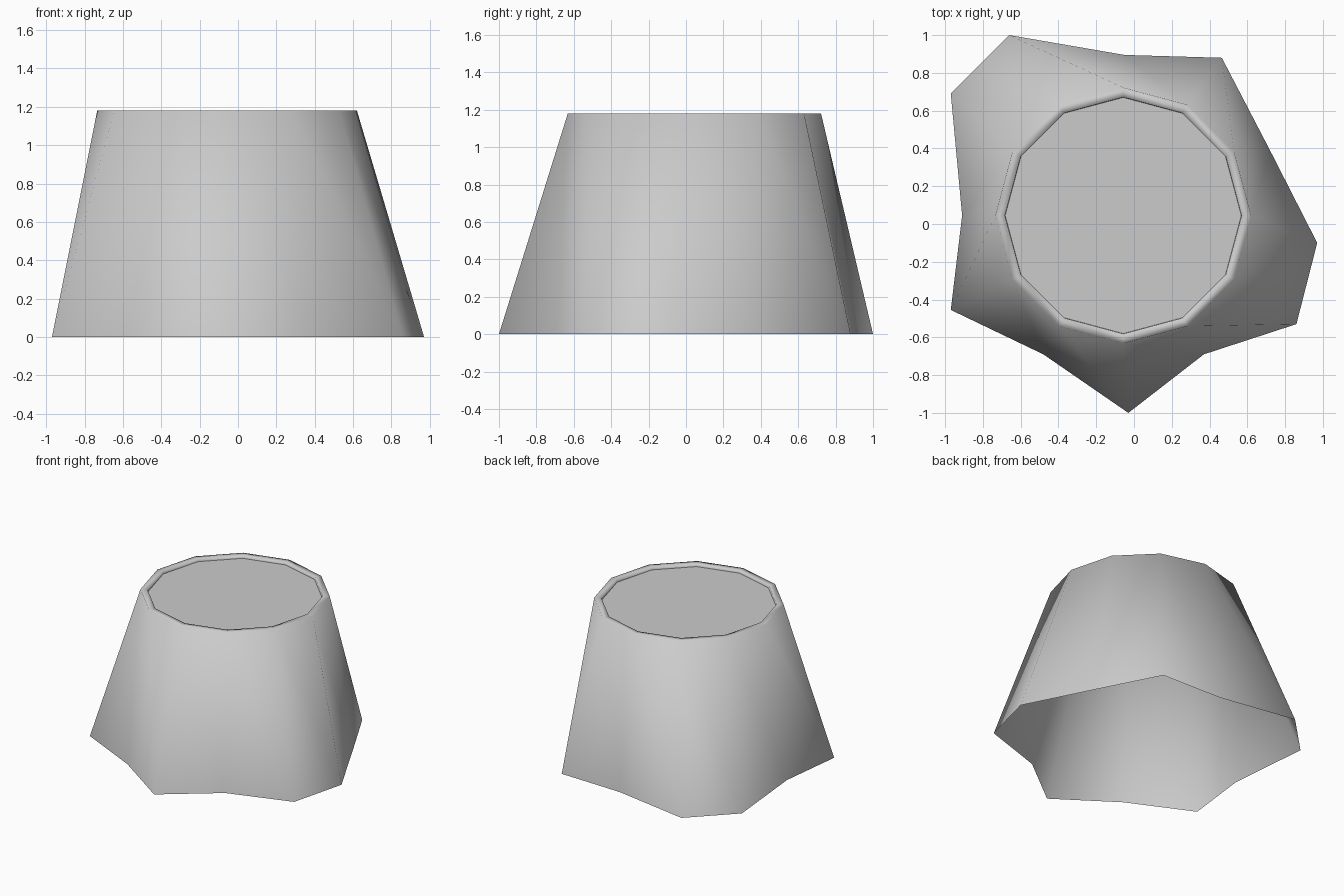
import bpy, bmesh, math

if "Cube" in bpy.data.objects:
    bpy.data.objects.remove(bpy.data.objects["Cube"])

# Uneven foot outline, one point per 30 degrees, starting at +x, counter-clockwise
FOOT = [(0.97, -0.10), (0.72, 0.39), (0.465, 0.88), (-0.05, 0.895),
        (-0.66, 1.0), (-0.97, 0.69), (-0.91, 0.045), (-0.97, -0.455),
        (-0.48, -0.69), (-0.03, -1.0), (0.37, -0.69), (0.86, -0.53)]
CX, CY, TOP, SIDES = -0.057, 0.045, 1.18, 12

grey = bpy.data.materials.new("plain grey")
grey.diffuse_color = (0.6, 0.6, 0.6, 1)
grey.use_nodes = True
grey.node_tree.nodes["Principled BSDF"].inputs["Base Color"].default_value = grey.diffuse_color


def ring(bm, radius, z):
    """Twelve-sided ring of vertices around the top centre."""
    return [bm.verts.new((CX + radius * math.cos(math.tau * i / SIDES),
                          CY + radius * math.sin(math.tau * i / SIDES), z))
            for i in range(SIDES)]


def bridge(bm, lower, upper):
    """Join two rings with diagonally split, smooth faces."""
    for i in range(SIDES):
        j = (i + 1) % SIDES
        for tri in ((lower[i], lower[j], upper[i]), (lower[j], upper[j], upper[i])):
            bm.faces.new(tri).smooth = True


def finish(bm, name):
    mesh = bpy.data.meshes.new(name)
    bm.to_mesh(mesh)
    bm.free()
    mesh.materials.append(grey)
    bpy.context.collection.objects.link(bpy.data.objects.new(name, mesh))


# Flared skirt, open underneath, with a narrow rim turned in at the top
bm = bmesh.new()
foot = [bm.verts.new((x, y, 0)) for x, y in FOOT]
outer = ring(bm, 0.677, TOP)
inner = ring(bm, 0.627, TOP)
lip = ring(bm, 0.625, TOP - 0.02)
for a, b in ((foot, outer), (outer, inner), (inner, lip)):
    bridge(bm, a, b)
finish(bm, "flared_skirt")

# Flat panel set just below the rim
bm = bmesh.new()
bm.faces.new(ring(bm, 0.625, TOP - 0.02))
finish(bm, "top_panel")
